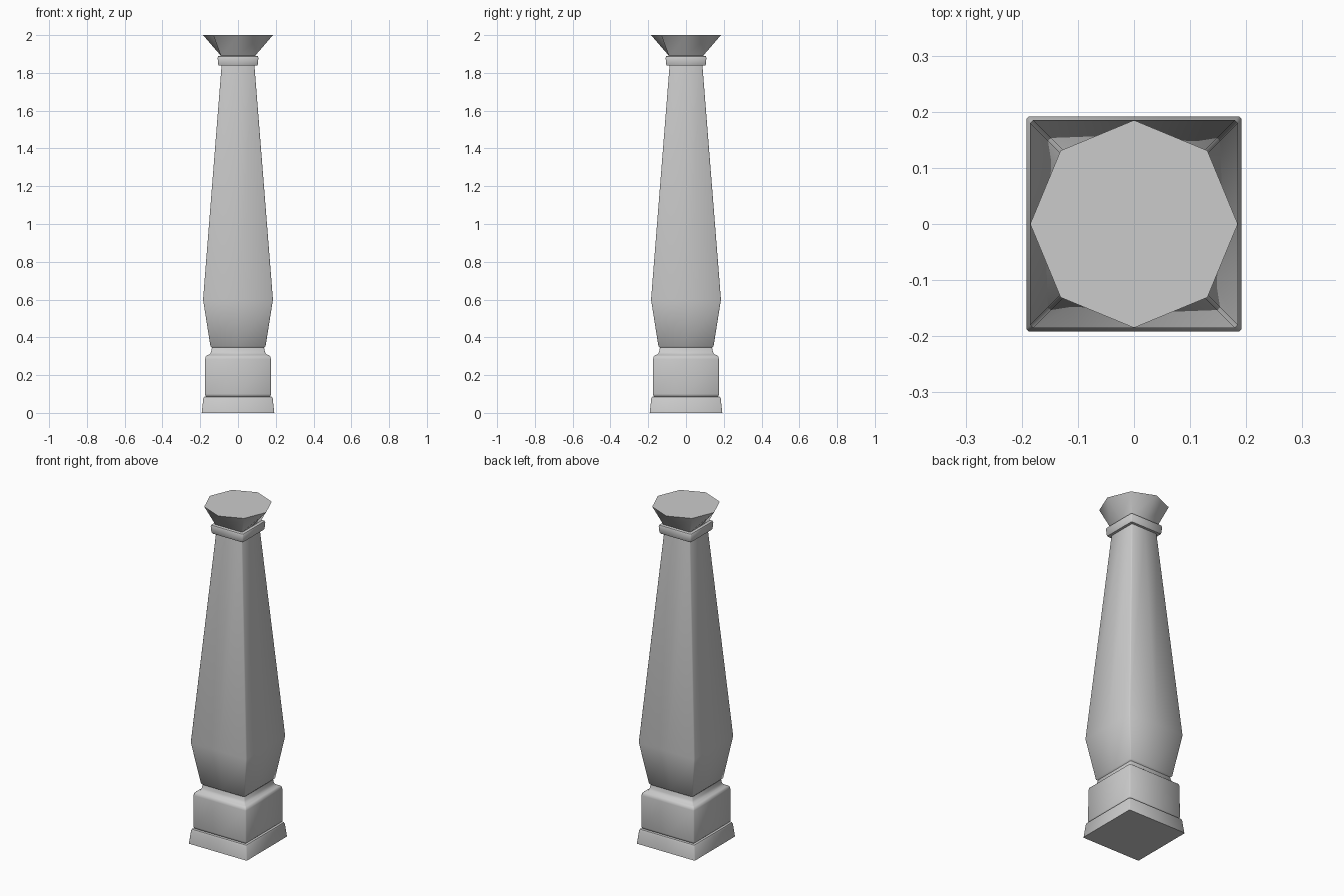
import bpy, bmesh, math

if "Cube" in bpy.data.objects:
    bpy.data.objects.remove(bpy.data.objects["Cube"])

CHAMFER = 0.005


def square_ring(r, z):
    """Square cross-section with slightly eased corners and side midpoints."""
    c = r - CHAMFER
    pts = []
    for k in range(4):
        a = k * math.pi / 2
        for x, y in ((r, 0), (r, c), (c, r)):
            pts.append((x * math.cos(a) - y * math.sin(a),
                        x * math.sin(a) + y * math.cos(a), z))
    return pts


def octagon_ring(r, z):
    """Octagon with the same point count, doubled at the diagonals."""
    pts = []
    for k in range(4):
        for deg in (0, 45, 45):
            a = math.radians(deg + 90 * k)
            pts.append((r * math.cos(a), r * math.sin(a), z))
    return pts


def loft(name, rings, cap_bottom=False, cap_top=False):
    bm = bmesh.new()
    loops = [[bm.verts.new(p) for p in ring] for ring in rings]
    for a, b in zip(loops, loops[1:]):
        n = len(a)
        for i in range(n):
            j = (i + 1) % n
            bm.faces.new((a[i], a[j], b[j], b[i]))
    if cap_bottom:
        bm.faces.new(loops[0][::-1])
    if cap_top:
        bm.faces.new(loops[-1])
    bmesh.ops.remove_doubles(bm, verts=bm.verts, dist=1e-5)
    mesh = bpy.data.meshes.new(name)
    bm.to_mesh(mesh)
    bm.free()
    obj = bpy.data.objects.new(name, mesh)
    bpy.context.collection.objects.link(obj)
    bpy.ops.object.select_all(action='DESELECT')
    obj.select_set(True)
    bpy.context.view_layer.objects.active = obj
    bpy.ops.object.shade_smooth_by_angle(angle=math.radians(50))
    return obj


def squares(profile):
    return [square_ring(r, z) for r, z in profile]


# Flared plinth
loft("plinth", squares([(0.192, 0), (0.191, 0.01), (0.184, 0.075),
                        (0.180, 0.085), (0.168, 0.087)]), cap_bottom=True)

# Square pedestal block with rounded shoulder
loft("pedestal_block", squares([(0.168, 0.087), (0.173, 0.092), (0.175, 0.10),
                                (0.174, 0.285), (0.171, 0.299), (0.162, 0.306),
                                (0.149, 0.311), (0.142, 0.325), (0.138, 0.345)]))

# Tapered shaft, widest near the bottom
loft("shaft", squares([(0.138, 0.345), (0.146, 0.353),
                       (0.185, 0.60), (0.087, 1.838)]))

# Narrow collar band
loft("collar", squares([(0.087, 1.838), (0.102, 1.838), (0.105, 1.845),
                        (0.108, 1.880), (0.105, 1.888), (0.091, 1.891)]))

# Capital flaring from square to octagon
loft("capital", [square_ring(0.091, 1.891), octagon_ring(0.185, 2.0)],
     cap_top=True)
